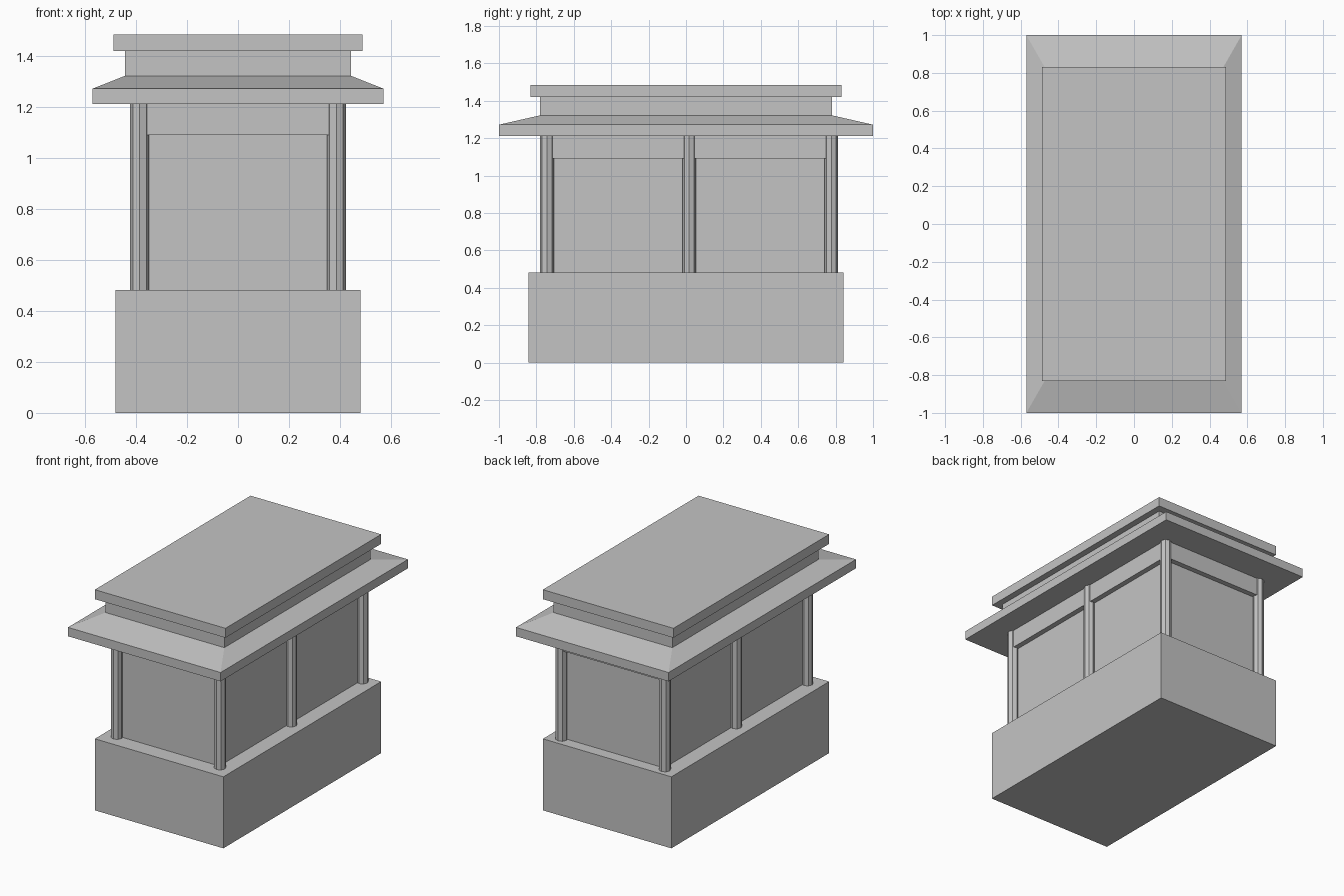
import bpy
import bmesh
import math

cube = bpy.data.objects.get("Cube")
if cube:
    bpy.data.objects.remove(cube, do_unlink=True)

stone = bpy.data.materials.new("grey_stone")
stone.use_nodes = True
GREY = (0.55, 0.55, 0.55, 1)
stone.diffuse_color = GREY
stone.node_tree.nodes["Principled BSDF"].inputs["Base Color"].default_value = GREY


def add_object(name, bm):
    bmesh.ops.recalc_face_normals(bm, faces=bm.faces)
    mesh = bpy.data.meshes.new(name)
    bm.to_mesh(mesh)
    bm.free()
    mesh.materials.append(stone)
    obj = bpy.data.objects.new(name, mesh)
    bpy.context.collection.objects.link(obj)
    return obj


def stacked_block(name, levels, cy=0.0):
    """Closed rectangular solid through levels of (half x, half y, z)."""
    bm = bmesh.new()
    rings = [[bm.verts.new((sx * hx, cy + sy * hy, z))
              for sx, sy in ((-1, -1), (1, -1), (1, 1), (-1, 1))]
             for hx, hy, z in levels]
    for low, high in zip(rings, rings[1:]):
        for i in range(4):
            j = (i + 1) % 4
            bm.faces.new((low[i], low[j], high[j], high[i]))
    bm.faces.new(rings[0][::-1])
    bm.faces.new(rings[-1])
    return add_object(name, bm)


BASE_TOP, HEADER_Z, EAVE_Z = 0.483, 1.09, 1.212
COL_X, COL_Y, MID_Y, COL_R = 0.386, 0.76, 0.017, 0.037

# Plinth
stacked_block("base", [(0.48, 0.842, 0), (0.48, 0.842, BASE_TOP)])

# Recessed wall panels and the projecting lintel band above them
for name, offset, z0, z1 in (("wall_panels", -0.015, BASE_TOP, HEADER_Z),
                             ("lintel_band", 0.021, HEADER_Z, EAVE_Z)):
    hx, hy = COL_X + offset, COL_Y + offset
    stacked_block(name, [(hx, hy, z0), (hx, hy, z1)], MID_Y)

# Octagonal columns, three on each long side
for side, x in (("right", -COL_X), ("left", COL_X)):
    for place, y in (("front", -COL_Y), ("middle", 0), ("back", COL_Y)):
        bm = bmesh.new()
        bmesh.ops.create_cone(bm, cap_ends=True, segments=8, radius1=COL_R,
                              radius2=COL_R, depth=EAVE_Z - BASE_TOP)
        bmesh.ops.translate(bm, verts=bm.verts,
                            vec=(x, MID_Y + y, (EAVE_Z + BASE_TOP) / 2))
        add_object(f"column_{place}_{side}", bm)

# Roof: eave with sloped top and neck, then the cap slab
stacked_block("eave_roof", [(0.57, 1.0, EAVE_Z), (0.57, 1.0, 1.272),
                            (0.444, 0.78, 1.322), (0.444, 0.78, 1.42)])
stacked_block("roof_cap", [(0.488, 0.831, 1.42), (0.488, 0.831, 1.484)])
